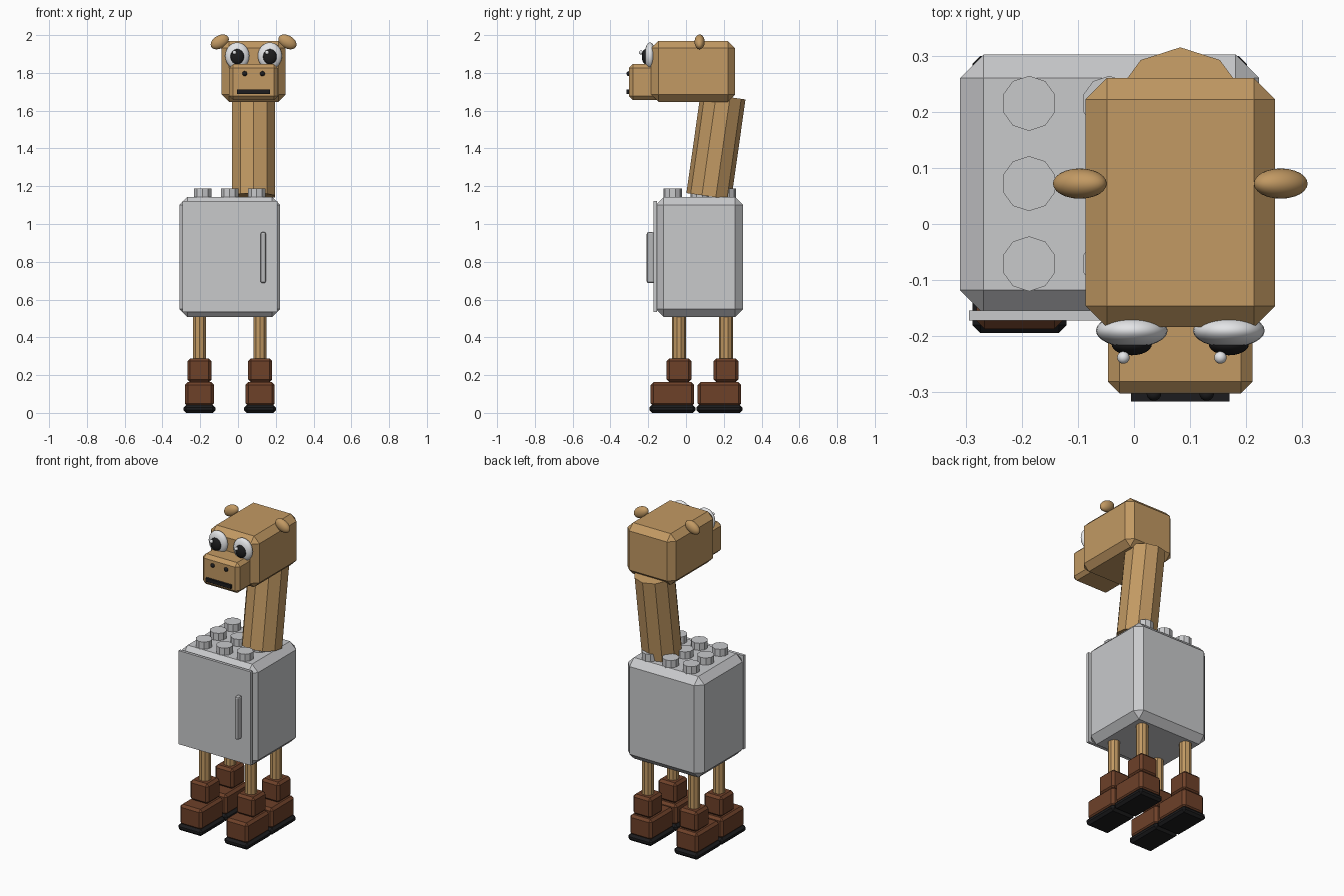
import bpy
import math

if "Cube" in bpy.data.objects:
    bpy.data.objects.remove(bpy.data.objects["Cube"])


def material(name, rgb):
    m = bpy.data.materials.new(name)
    m.diffuse_color = (*rgb, 1)
    m.use_nodes = True
    m.node_tree.nodes["Principled BSDF"].inputs["Base Color"].default_value = m.diffuse_color
    return m


TAN = material("tan", (0.54, 0.32, 0.125))
GREY = material("light grey", (0.58, 0.585, 0.60))
STEEL = material("stud grey", (0.47, 0.475, 0.485))
BROWN = material("boot brown", (0.155, 0.052, 0.022))
BLACK = material("black", (0.012, 0.012, 0.013))
WHITE = material("white", (0.80, 0.81, 0.83))


def finish(name, mat):
    ob = bpy.context.object
    ob.name = ob.data.name = name
    ob.data.materials.append(mat)
    return ob


def box(name, x, y, z, mat, bevel=0.0, segments=1):
    """Box from (min, max) ranges with an optional chamfer."""
    r = (x, y, z)
    bpy.ops.mesh.primitive_cube_add(size=1, location=[(a + b) / 2 for a, b in r])
    ob = finish(name, mat)
    ob.scale = [b - a for a, b in r]
    bpy.ops.object.transform_apply(location=False, rotation=False, scale=True)
    if bevel:
        mod = ob.modifiers.new("chamfer", 'BEVEL')
        mod.width = bevel
        mod.segments = segments
    return ob


def rod(name, loc, radius, depth, mat, rot=(0, 0, 0)):
    bpy.ops.mesh.primitive_cylinder_add(vertices=10, radius=radius, depth=depth,
                                        location=loc, rotation=rot)
    return finish(name, mat)


def ball(name, loc, radii, mat, rot=(0, 0, 0), smooth=True):
    bpy.ops.mesh.primitive_uv_sphere_add(segments=24, ring_count=14, radius=1,
                                         location=loc, rotation=rot)
    ob = finish(name, mat)
    ob.scale = radii
    if smooth:
        bpy.ops.object.shade_smooth()
    return ob


# Body: chamfered cabinet with door and handle
box("body", (-0.31, 0.223), (-0.16, 0.302), (0.507, 1.143), GREY, 0.042)
box("door", (-0.294, 0.208), (-0.172, -0.154), (0.533, 1.122), GREY)
box("door_handle", (0.119, 0.148), (-0.208, -0.168), (0.687, 0.957), STEEL, 0.01, 2)

# Grid of studs on top of the body
for i in range(3):
    for j in range(3):
        rod("stud", (-0.187 + 0.143 * i, -0.071 + 0.143 * j, 1.159),
            0.049, 0.058, GREY)

# Legs with boots
for side, x in (("left", -0.204), ("right", 0.117)):
    for end, y in (("front", -0.037), ("back", 0.212)):
        tag = f"{end}_{side}"
        rod(f"leg_{tag}", (x, y, 0.40), 0.036, 0.30, TAN)
        box(f"boot_cuff_{tag}", (x - 0.064, x + 0.064), (y - 0.066, y + 0.066),
            (0.162, 0.289), BROWN, 0.015)
        box(f"boot_foot_{tag}", (x - 0.077, x + 0.077), (y - 0.15, y + 0.08),
            (0.035, 0.163), BROWN, 0.015)
        box(f"boot_sole_{tag}", (x - 0.084, x + 0.084), (y - 0.157, y + 0.087),
            (0.0, 0.042), BLACK, 0.014)

# Neck leaning back
CX = 0.0825  # centre line of neck and head
rod("neck", (CX, 0.1585, 1.4115), 0.12, 0.535, TAN, (-0.141, 0, 0))

# Head and muzzle
box("head", (CX - 0.169, CX + 0.169), (-0.184, 0.26), (1.647, 1.969), TAN, 0.038)
box("muzzle", (CX - 0.129, CX + 0.129), (-0.302, -0.12), (1.656, 1.847), TAN, 0.021)
box("mouth", (CX - 0.088, CX + 0.088), (-0.316, -0.298), (1.689, 1.711), BLACK)

# Paired face parts
for side, s in (("left", -1), ("right", 1)):
    x = CX + s * 0.0865
    ball(f"eye_{side}", (x, -0.190, 1.890), (0.064, 0.030, 0.071), WHITE)
    ball(f"pupil_{side}", (x, -0.214, 1.886), (0.036, 0.020, 0.040), BLACK)
    ball(f"eye_glint_{side}", (x - 0.015, -0.238, 1.908), (0.011,) * 3, WHITE)
    ball(f"nostril_{side}", (CX + s * 0.047, -0.302, 1.796), (0.013,) * 3, BLACK)
    ball(f"ear_{side}", (CX + s * 0.179, 0.072, 1.964), (0.052, 0.027, 0.034), TAN,
         (0, s * math.radians(30), 0))
